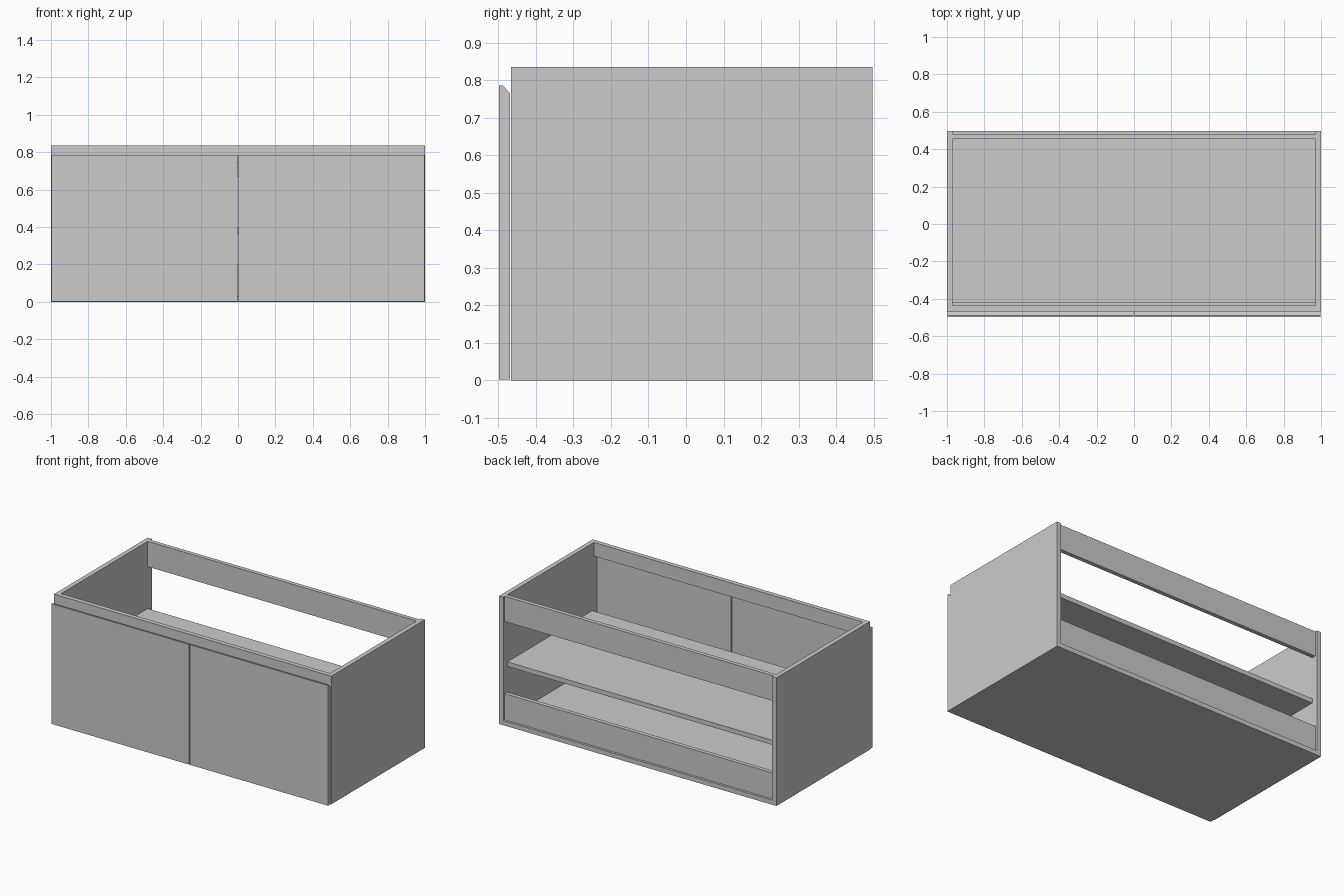
import bpy, bmesh

if "Cube" in bpy.data.objects:
    bpy.data.objects.remove(bpy.data.objects["Cube"])


def prism(name, profile, x0, x1):
    """Extrude a (y, z) outline along x."""
    bm = bmesh.new()
    face = bm.faces.new([bm.verts.new((x0, y, z)) for y, z in profile])
    ext = bmesh.ops.extrude_face_region(bm, geom=[face])
    moved = [v for v in ext["geom"] if isinstance(v, bmesh.types.BMVert)]
    bmesh.ops.translate(bm, verts=moved, vec=(x1 - x0, 0, 0))
    bmesh.ops.recalc_face_normals(bm, faces=bm.faces)
    mesh = bpy.data.meshes.new(name)
    bm.to_mesh(mesh)
    bm.free()
    obj = bpy.data.objects.new(name, mesh)
    bpy.context.collection.objects.link(obj)
    return obj


def board(name, x, y, z):
    """Box from (min, max) ranges."""
    return prism(name, [(y[0], z[0]), (y[1], z[0]), (y[1], z[1]), (y[0], z[1])], *x)


FRONT, BACK, HEIGHT, T = -0.467, 0.497, 0.835, 0.03
INNER = (-1 + T, 1 - T)

# Door outline with a finger-grip chamfer on the top rear edge
door = [(-0.498, 0.002), (-0.469, 0.002), (-0.469, 0.765),
        (-0.488, 0.785), (-0.498, 0.785)]

# Mirrored side panels and doors
for s, side in ((-1, "left"), (1, "right")):
    board(f"{side}_side_panel", sorted((s, s * (1 - T))), (FRONT, BACK), (0, HEIGHT))
    prism(f"{side}_door", door, *sorted((s * 0.003, s * 0.998)))

# Horizontal boards
board("bottom_panel", INNER, (FRONT, BACK), (0, T))
board("shelf", INNER, (-0.42, 0.455), (0.367, 0.397))

# Cross rails
board("front_top_rail", INNER, (FRONT, FRONT + T), (0.745, HEIGHT))
board("back_top_rail", INNER, (0.455, 0.482), (0.67, HEIGHT))
board("back_bottom_rail", INNER, (0.455, 0.482), (T, 0.20))
